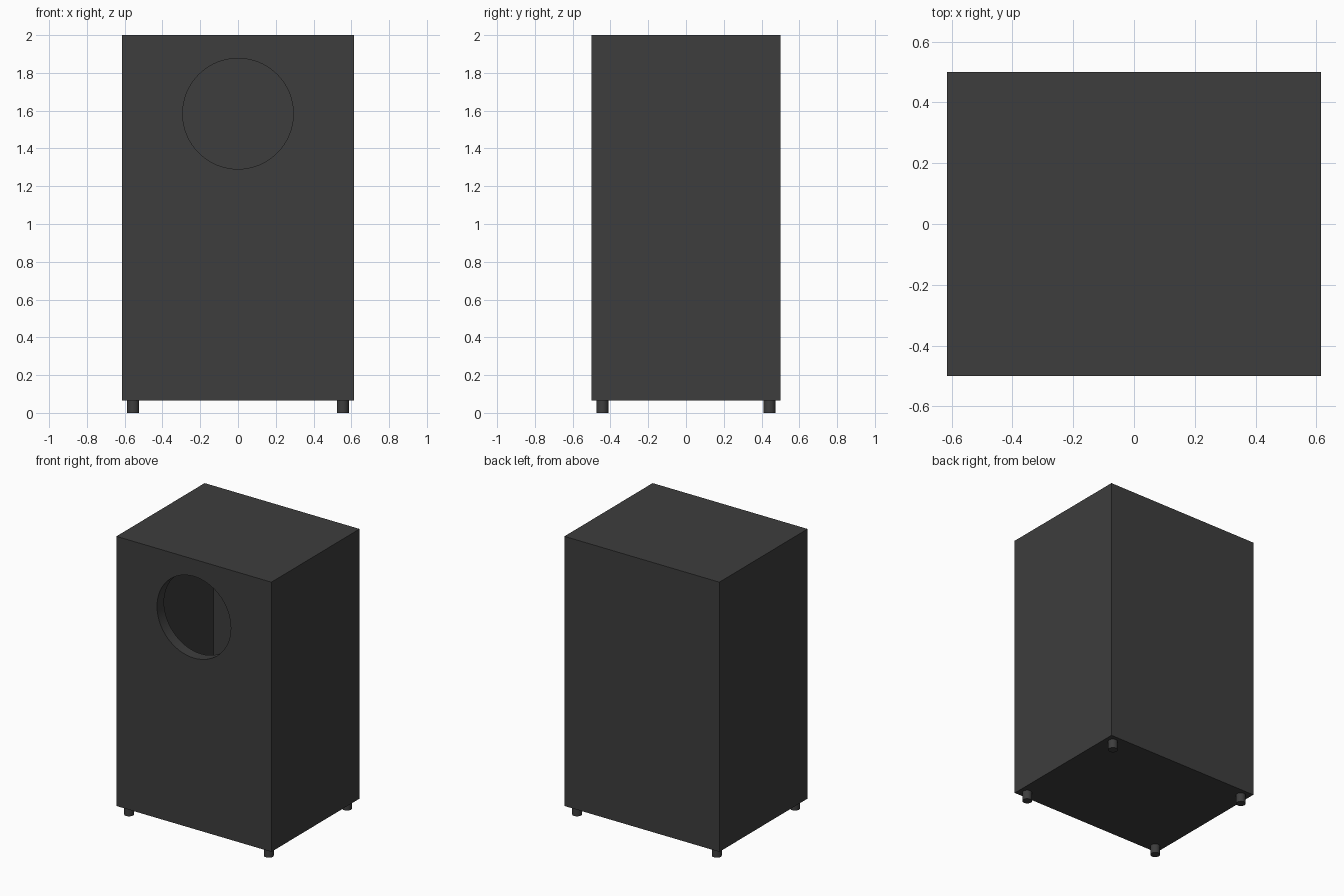
import bpy
from math import pi

if "Cube" in bpy.data.objects:
    bpy.data.objects.remove(bpy.data.objects["Cube"])

W, D, H = 1.23, 1.0, 2.0
FOOT_H, WALL, BACK = 0.065, 0.08, 0.012

dark = bpy.data.materials.new("dark_grey")
dark.diffuse_color = (0.047, 0.047, 0.047, 1)
dark.use_nodes = True
dark.node_tree.nodes["Principled BSDF"].inputs["Base Color"].default_value = dark.diffuse_color


def box(name, lo, hi):
    mid = [(a + b) / 2 for a, b in zip(lo, hi)]
    bpy.ops.mesh.primitive_cube_add(size=1, location=mid)
    ob = bpy.context.object
    ob.name = name
    ob.scale = [b - a for a, b in zip(lo, hi)]
    bpy.ops.object.transform_apply(location=False, rotation=False, scale=True)
    return ob


def cylinder(name, radius, depth, location, rotation=(0, 0, 0), sides=64):
    bpy.ops.mesh.primitive_cylinder_add(vertices=sides, radius=radius, depth=depth,
                                        location=location, rotation=rotation)
    ob = bpy.context.object
    ob.name = name
    bpy.ops.object.shade_smooth_by_angle()
    return ob


def cut(target, cutter):
    bpy.context.view_layer.objects.active = target
    mod = target.modifiers.new("cut", 'BOOLEAN')
    mod.operation, mod.solver, mod.object = 'DIFFERENCE', 'EXACT', cutter
    bpy.ops.object.modifier_apply(modifier=mod.name)
    bpy.data.objects.remove(cutter)


# Hollow cabinet with thick boards and a thin back panel
cabinet = box("cabinet", (-W/2, -D/2, FOOT_H), (W/2, D/2, H))
cut(cabinet, box("cavity", (-W/2 + WALL, -D/2 + WALL, FOOT_H + WALL),
                 (W/2 - WALL, D/2 - BACK, H - WALL)))

# Round opening through the front board
cut(cabinet, cylinder("opening", 0.293, 0.3, (0, -D/2, 1.584), (pi/2, 0, 0)))
cabinet.data.materials.clear()
cabinet.data.materials.append(dark)
bpy.ops.object.select_all(action='DESELECT')
cabinet.select_set(True)
bpy.context.view_layer.objects.active = cabinet
bpy.ops.object.shade_smooth_by_angle()

# Four short feet at the corners
for xn, x in (("left", -0.555), ("right", 0.555)):
    for yn, y in (("front", -0.443), ("back", 0.443)):
        foot = cylinder(f"{yn}_{xn}_foot", 0.032, FOOT_H, (x, y, FOOT_H/2), sides=32)
        foot.data.materials.append(dark)
